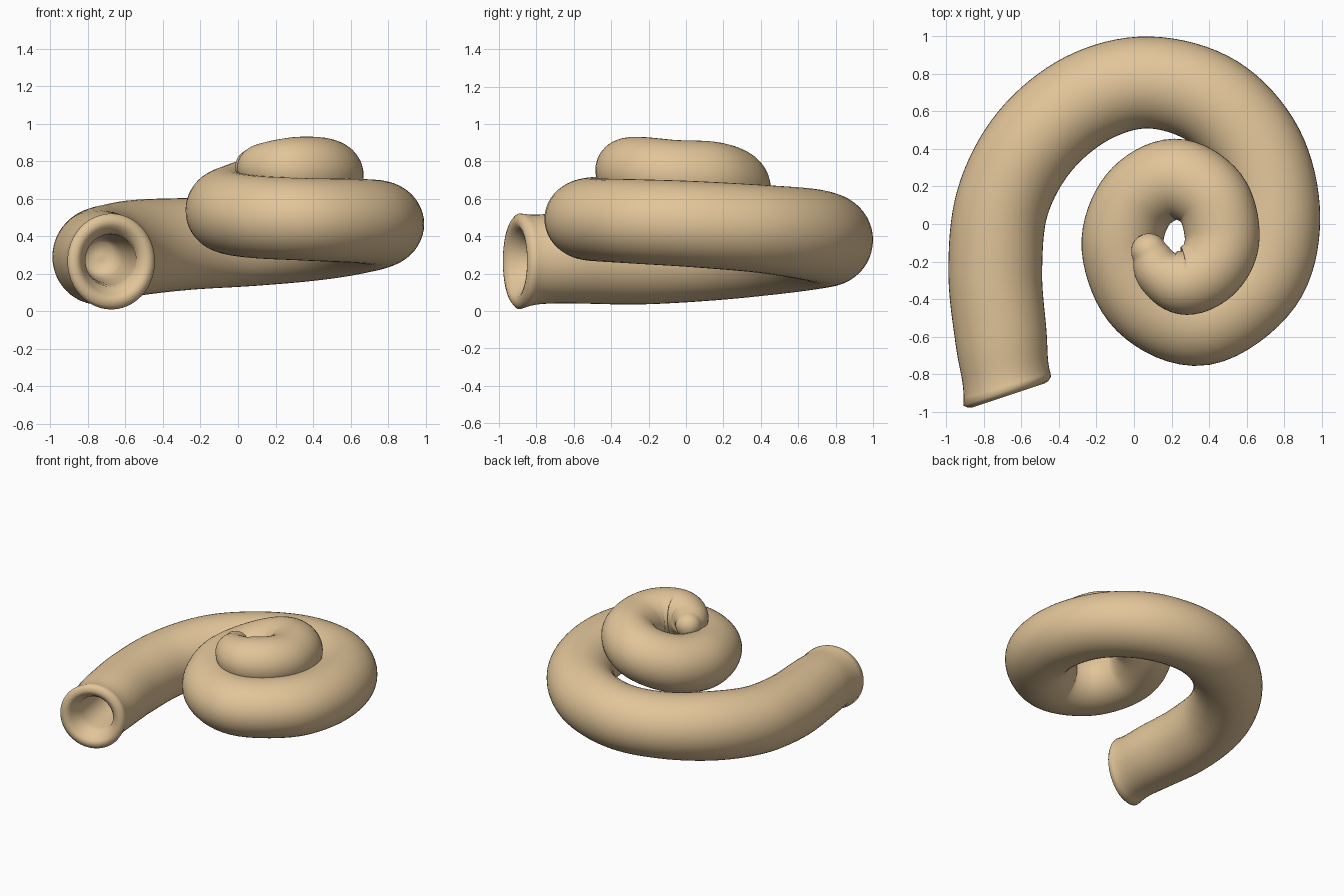
import bpy, bmesh, math
from mathutils import Vector

if "Cube" in bpy.data.objects:
    bpy.data.objects.remove(bpy.data.objects["Cube"])

SIDES = 48
STEPS = 8

# Coil path, mouth to tip: x, y, z, half width, half height
PATH = [
    (-0.67, -0.91, 0.265, 0.250, 0.262),
    (-0.685, -0.80, 0.275, 0.235, 0.240),
    (-0.71, -0.60, 0.285, 0.245, 0.245),
    (-0.74, -0.25, 0.290, 0.250, 0.255),
    (-0.70, 0.12, 0.310, 0.250, 0.255),
    (-0.53, 0.44, 0.340, 0.252, 0.255),
    (-0.25, 0.67, 0.360, 0.250, 0.245),
    (0.08, 0.755, 0.380, 0.245, 0.245),
    (0.42, 0.655, 0.410, 0.250, 0.245),
    (0.66, 0.39, 0.440, 0.250, 0.235),
    (0.745, 0.03, 0.465, 0.248, 0.230),
    (0.66, -0.30, 0.480, 0.245, 0.225),
    (0.36, -0.51, 0.490, 0.245, 0.220),
    (0.07, -0.40, 0.505, 0.235, 0.220),
    (-0.06, -0.12, 0.535, 0.220, 0.220),
    (0.02, 0.13, 0.580, 0.215, 0.215),
    (0.22, 0.24, 0.650, 0.215, 0.210),
    (0.41, 0.14, 0.700, 0.205, 0.205),
    (0.47, -0.07, 0.725, 0.200, 0.190),
    (0.41, -0.23, 0.745, 0.190, 0.185),
    (0.27, -0.305, 0.755, 0.180, 0.172),
    (0.14, -0.25, 0.765, 0.140, 0.135),
    (0.08, -0.145, 0.770, 0.095, 0.095),
]


def catmull(a, b, c, d, t):
    return tuple(0.5 * (2*q + (r - p)*t + (2*p - 5*q + 4*r - s)*t*t + (3*q - p - 3*r + s)*t**3)
                 for p, q, r, s in zip(a, b, c, d))


def extend(a, b):
    return tuple(2*p - q for p, q in zip(a, b))


# Sample the smooth path
ctrl = [extend(PATH[0], PATH[1])] + PATH + [extend(PATH[-1], PATH[-2])]
samples = [catmull(*ctrl[k:k + 4], i / STEPS)
           for k in range(len(PATH) - 1) for i in range(STEPS)] + [PATH[-1]]
centres = [Vector(s[:3]) for s in samples]
last = len(samples) - 1
tangents = [(centres[min(i + 1, last)] - centres[max(i - 1, 0)]).normalized()
            for i in range(last + 1)]
# The mouth is cut at a slant
slant = Vector((-0.316, 0.95, 0))
for i in range(STEPS * 2):
    tangents[i] = slant.lerp(tangents[i], i / (STEPS * 2)).normalized()

bm = bmesh.new()


def ring(i, rw, rh, shift=0.0):
    t = tangents[i]
    side = t.cross(Vector((0, 0, 1))).normalized()
    up = side.cross(t)
    c = centres[i] + t * shift
    return [bm.verts.new(c + side * rw * math.cos(a) + up * rh * math.sin(a))
            for a in (2 * math.pi * k / SIDES for k in range(SIDES))]


# Bore inside the mouth, from its closed end outward
rings = [ring(i, r, r) for i, r in ((22, 0.02), (22, 0.08), (20, 0.11), (16, 0.125),
                                    (12, 0.13), (8, 0.135), (5, 0.14))]
# Rounded lip
rings += [ring(0, r, r * 1.04, s) for r, s in ((0.15, 0.045), (0.165, 0.02), (0.185, 0.002),
                                               (0.205, -0.004), (0.228, 0.003), (0.246, 0.02))]
# Outer wall
rings += [ring(i, samples[i][3], samples[i][4]) for i in range(4, last + 1)]
# Rounded tip
for k in range(1, 8):
    a = k * math.pi / 16
    r = 0.095 * math.cos(a)
    rings.append(ring(last, r, r, 0.095 * math.sin(a)))

for a, b in zip(rings, rings[1:]):
    for k in range(SIDES):
        n = (k + 1) % SIDES
        bm.faces.new((a[k], a[n], b[n], b[k]))
bm.faces.new(rings[0])
bm.faces.new(rings[-1])
bmesh.ops.recalc_face_normals(bm, faces=bm.faces)
for f in bm.faces:
    f.smooth = True

mesh = bpy.data.meshes.new("coiled_tube_shell")
bm.to_mesh(mesh)
bm.free()
shell = bpy.data.objects.new("coiled_tube_shell", mesh)
bpy.context.collection.objects.link(shell)

# Sandy tan colour
mat = bpy.data.materials.new("sandy_tan")
mat.diffuse_color = (0.76, 0.56, 0.32, 1)
mat.use_nodes = True
mat.node_tree.nodes["Principled BSDF"].inputs["Base Color"].default_value = mat.diffuse_color
mesh.materials.append(mat)
